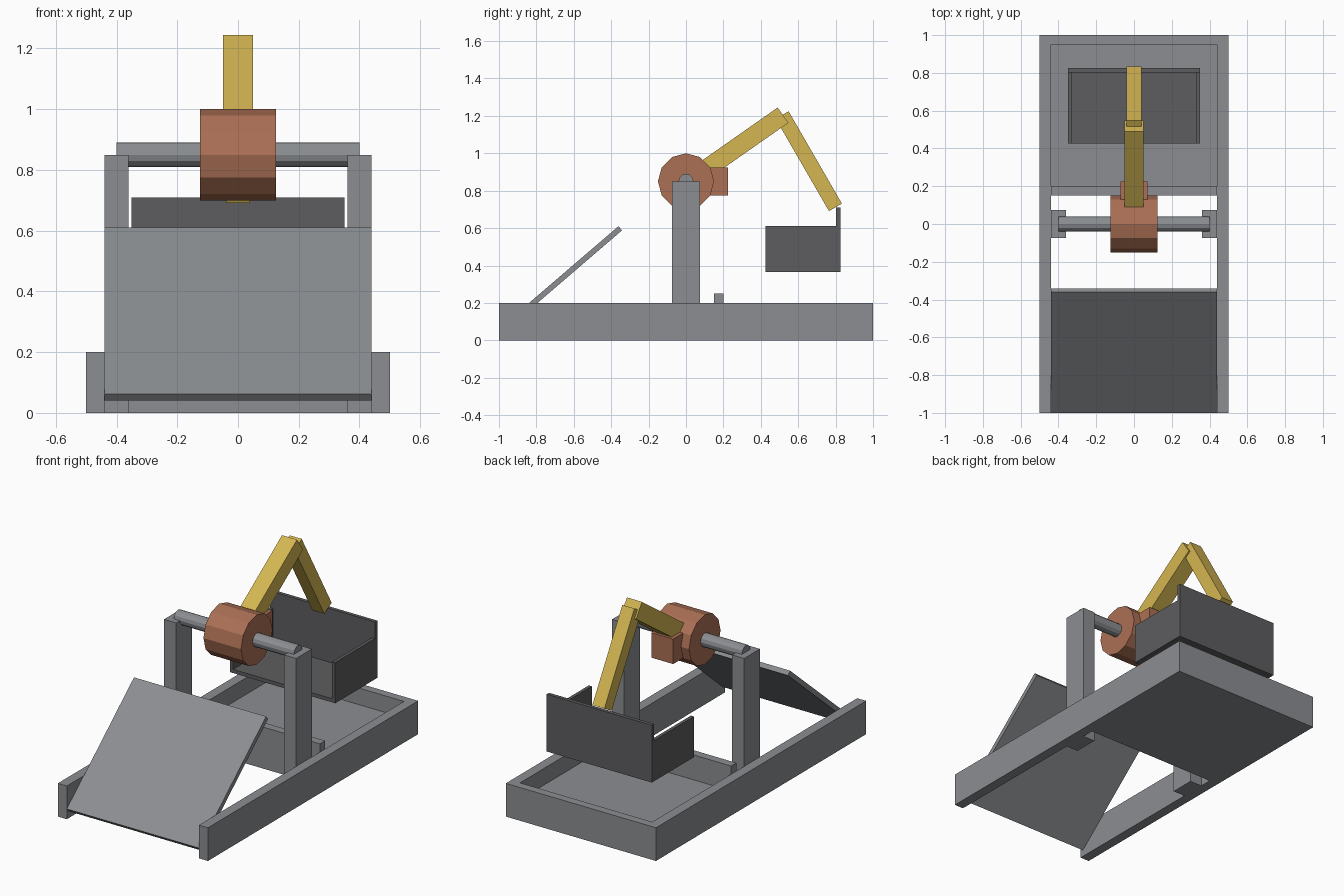
import bpy, bmesh, math
from mathutils import Matrix, Vector

if "Cube" in bpy.data.objects:
    bpy.data.objects.remove(bpy.data.objects["Cube"])


def material(name, rgb):
    m = bpy.data.materials.new(name)
    m.diffuse_color = (*rgb, 1)
    m.use_nodes = True
    m.node_tree.nodes["Principled BSDF"].inputs["Base Color"].default_value = m.diffuse_color
    return m


STEEL = material("steel grey", (0.26, 0.27, 0.285))
DARK = material("dark grey", (0.11, 0.11, 0.115))
COPPER = material("copper brown", (0.41, 0.16, 0.09))
YELLOW = material("ochre yellow", (0.66, 0.47, 0.085))


def finish(name, bm, mat):
    bmesh.ops.recalc_face_normals(bm, faces=bm.faces[:])
    me = bpy.data.meshes.new(name)
    bm.to_mesh(me)
    bm.free()
    me.materials.append(mat)
    ob = bpy.data.objects.new(name, me)
    bpy.context.collection.objects.link(ob)
    return ob


def box(name, x, y, z, mat):
    """Box from (min, max) ranges on each axis."""
    bm = bmesh.new()
    size = [r[1] - r[0] for r in (x, y, z)]
    mid = [(r[0] + r[1]) / 2 for r in (x, y, z)]
    bmesh.ops.create_cube(bm, size=1, matrix=Matrix.Translation(mid) @ Matrix.Diagonal((*size, 1)))
    return finish(name, bm, mat)


def extrude_x(name, profile, half, mat):
    """Side profile of (y, z) points, extruded across x from -half to half."""
    bm = bmesh.new()
    face = bm.faces.new([bm.verts.new((-half, y, z)) for y, z in profile])
    out = bmesh.ops.extrude_face_region(bm, geom=[face])["geom"]
    moved = [g for g in out if isinstance(g, bmesh.types.BMVert)]
    bmesh.ops.translate(bm, verts=moved, vec=(2 * half, 0, 0))
    return finish(name, bm, mat)


def drum(name, radius, half, z, mat, sides=12):
    pts = [(radius * math.cos(math.tau * i / sides), z + radius * math.sin(math.tau * i / sides))
           for i in range(sides)]
    return extrude_x(name, pts, half, mat)


def beam(name, end, angle, length, width, mat):
    """Square beam that finishes at end (y, z), running along angle."""
    a = math.radians(angle)
    d = Vector((math.cos(a), math.sin(a)))
    n = Vector((-d.y, d.x)) * width / 2
    e = Vector(end)
    s = e - d * length
    return extrude_x(name, [s + n, e + n, e - n, s - n], width / 2, mat)


# Chassis frame: rails, rear tray and crossbar
for side, s in (("left", -1), ("right", 1)):
    box(side + "_rail", sorted((s * 0.44, s * 0.5)), (-1, 1), (0, 0.2), STEEL)
    box(side + "_post", sorted((s * 0.36, s * 0.44)), (-0.075, 0.075), (0, 0.85), STEEL)
    box("bucket_" + side + "_wall", sorted((s * 0.33, s * 0.35)), (0.425, 0.825), (0.365, 0.61), DARK)
box("rear_wall", (-0.44, 0.44), (0.95, 1), (0, 0.2), STEEL)
box("tray_floor", (-0.44, 0.44), (0.2, 0.95), (0, 0.1), STEEL)
box("crossbar", (-0.44, 0.44), (0.15, 0.2), (0, 0.25), STEEL)

# Sloping front plate
extrude_x("front_ramp", [(-1, 0.062), (-0.361, 0.61), (-0.342, 0.588), (-0.98, 0.04)], 0.44, STEEL)

# Axle, drum and block
drum("axle", 0.04, 0.4, 0.85, STEEL)
drum("pivot_drum", 0.15, 0.125, 0.85, COPPER)
box("pivot_block", (-0.072, 0.072), (0.075, 0.225), (0.775, 0.925), COPPER)

# Jointed arm
beam("upper_arm", (0.519, 1.204), 35, 0.6, 0.1, YELLOW)
beam("lower_arm", (0.799, 0.711), -60, 0.57, 0.08, YELLOW)

# Bucket floor and tall rear plate
box("bucket_floor", (-0.35, 0.35), (0.425, 0.825), (0.365, 0.387), DARK)
box("bucket_back", (-0.35, 0.35), (0.803, 0.825), (0.365, 0.71), DARK)
